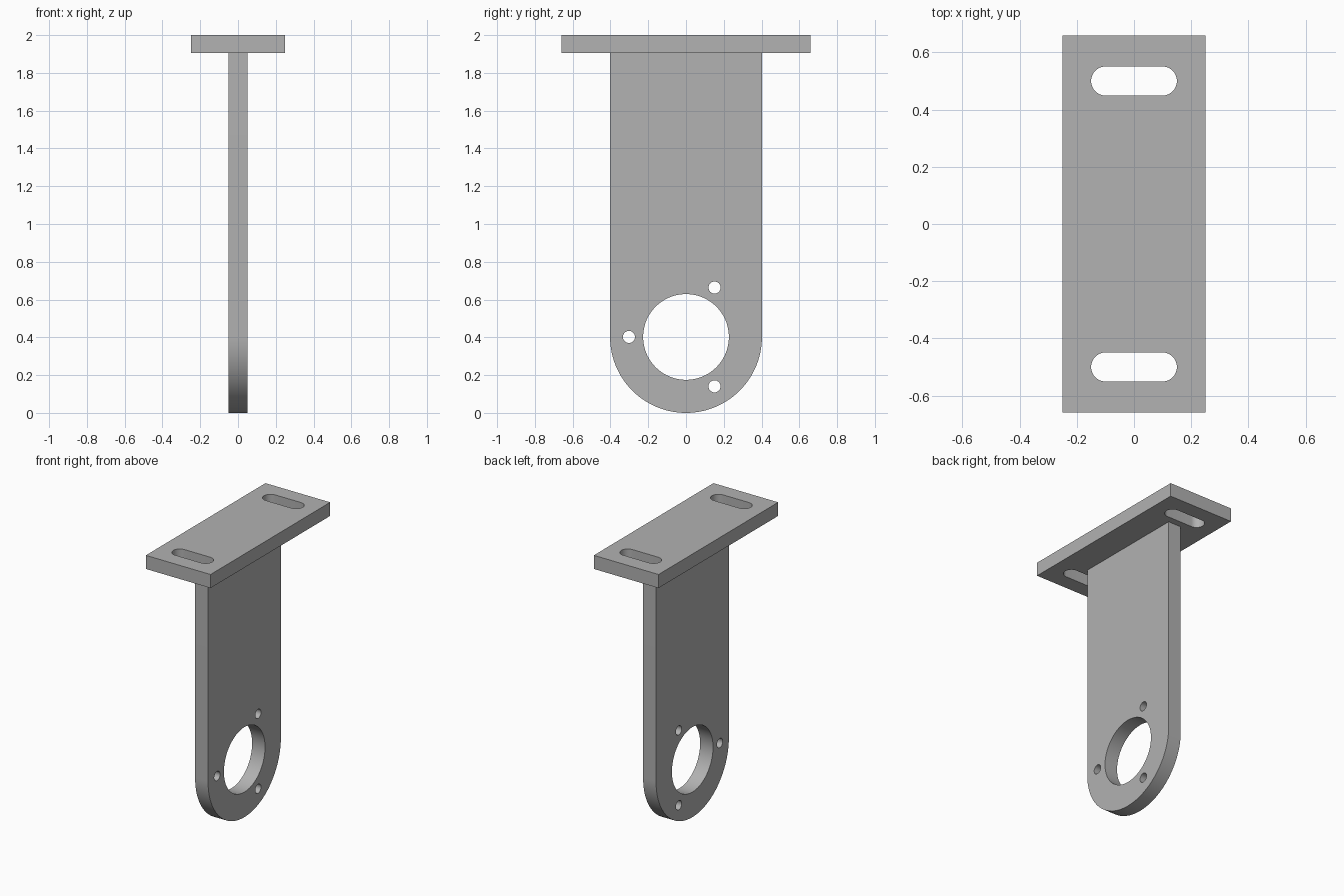
import bpy, bmesh
from math import cos, sin, pi, radians
from mathutils import Matrix, Vector

cube = bpy.data.objects.get("Cube")
if cube:
    bpy.data.objects.remove(cube, do_unlink=True)

GREY = (0.445, 0.445, 0.445, 1)
metal = bpy.data.materials.new("grey_metal")
metal.use_nodes = True
metal.diffuse_color = GREY
metal.node_tree.nodes["Principled BSDF"].inputs["Base Color"].default_value = GREY


def arc(cx, cy, r, start, end, steps):
    """Points along an arc, both ends included; angles in degrees."""
    angles = [radians(start + (end - start) * i / steps) for i in range(steps + 1)]
    return [(cx + r * cos(a), cy + r * sin(a)) for a in angles]


def circle(cx, cy, r, steps):
    return arc(cx, cy, r, 0, 360, steps)[:-1]


def slot(cx, cy, half_length, r):
    off = half_length - r
    return arc(cx + off, cy, r, -90, 90, 24) + arc(cx - off, cy, r, 90, 270, 24)


def plate(name, loops, thickness, matrix):
    """Fill an outline with holes, then extrude it to a solid plate."""
    bm = bmesh.new()
    for loop in loops:
        verts = [bm.verts.new((u, v, 0)) for u, v in loop]
        for i, vert in enumerate(verts):
            bm.edges.new((verts[i - 1], vert))
    bmesh.ops.triangle_fill(bm, edges=bm.edges[:], use_beauty=True, normal=(0, 0, 1))
    top = bmesh.ops.extrude_face_region(bm, geom=bm.faces[:], use_keep_orig=True)
    moved = [g for g in top["geom"] if isinstance(g, bmesh.types.BMVert)]
    bmesh.ops.translate(bm, verts=moved, vec=(0, 0, thickness))
    bmesh.ops.recalc_face_normals(bm, faces=bm.faces[:])
    bm.transform(matrix)
    mesh = bpy.data.meshes.new(name)
    bm.to_mesh(mesh)
    bm.free()
    mesh.materials.append(metal)
    obj = bpy.data.objects.new(name, mesh)
    bpy.context.collection.objects.link(obj)
    bpy.ops.object.select_all(action="DESELECT")
    obj.select_set(True)
    bpy.context.view_layer.objects.active = obj
    bpy.ops.object.shade_smooth_by_angle(angle=radians(30))
    return obj


# Top mounting plate with two slots
W, L, T = 0.25, 0.66, 0.095
rectangle = [(-W, -L), (W, -L), (W, L), (-W, L)]
slots = [slot(0, y, 0.15, 0.051) for y in (-0.5, 0.5)]
plate("mounting_plate", [rectangle] + slots, T, Matrix.Translation((0, 0, 2 - T)))

# Hanging plate with a round end, a large bore and three screw holes
R, THICK = 0.402, 0.1
outline = arc(0, R, R, 180, 360, 64) + [(R, 2 - T), (-R, 2 - T)]
bore = circle(0, R, 0.227, 96)
screws = [circle(*p, 0.032, 32) for p in arc(0, R, 0.302, 60, 300, 2)]
upright = Matrix(((0, 0, 1, -THICK / 2), (1, 0, 0, 0), (0, 1, 0, 0), (0, 0, 0, 1)))
plate("hanging_plate", [outline, bore] + screws, THICK, upright)
